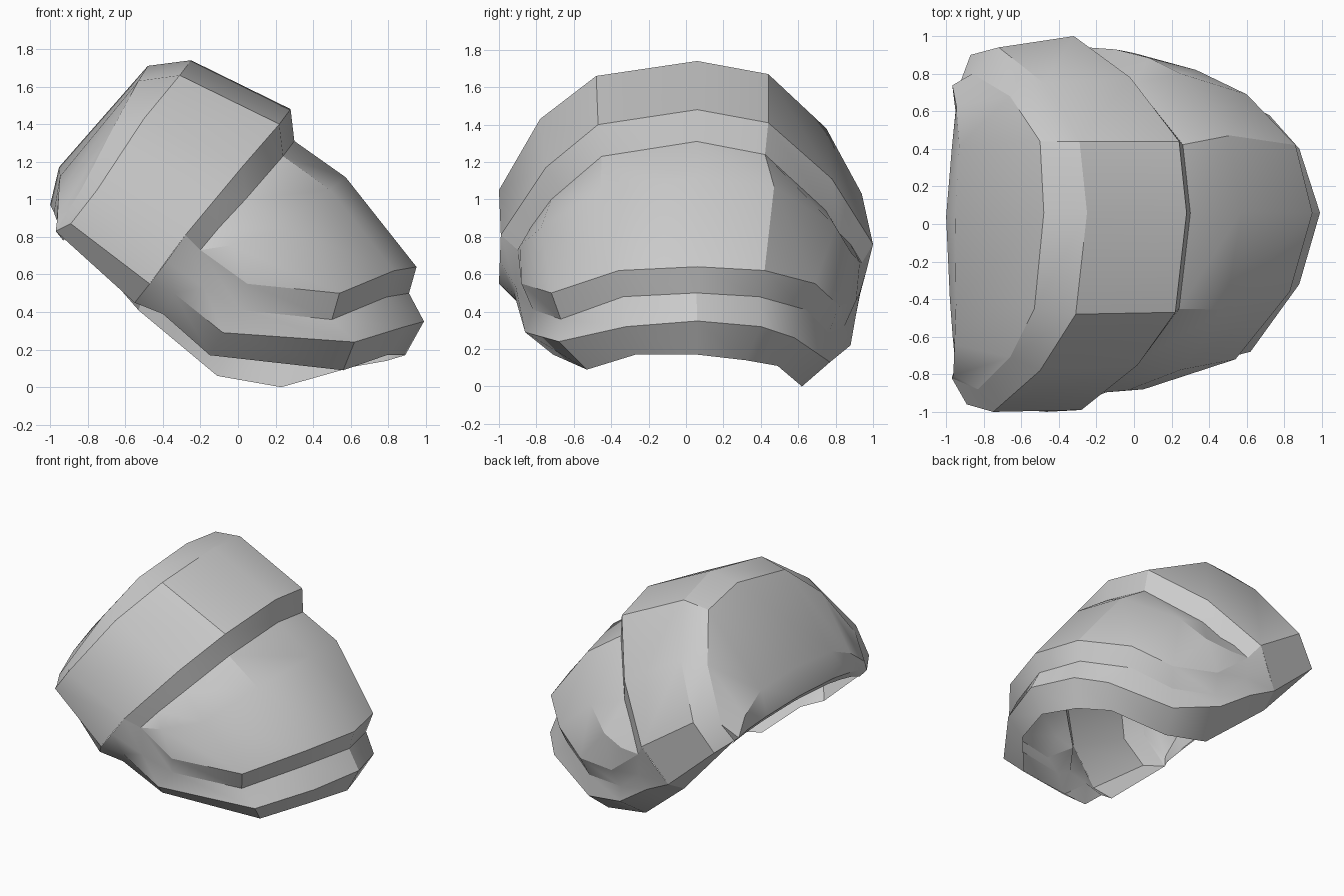
import bpy, bmesh, math
from mathutils import Vector as V

if "Cube" in bpy.data.objects:
    bpy.data.objects.remove(bpy.data.objects["Cube"])

steel = bpy.data.materials.new("plain grey")
steel.diffuse_color = (0.6, 0.6, 0.6, 1)
steel.use_nodes = True
steel.node_tree.nodes["Principled BSDF"].inputs["Base Color"].default_value = steel.diffuse_color


def path(*pts):
    return [V(p) for p in pts]


def loft(name, rings, extra=()):
    """Skin a row of arches (each running front to back), plus loose quads."""
    bm = bmesh.new()
    quads = [(a[i], b[i], b[i + 1], a[i + 1])
             for a, b in zip(rings, rings[1:]) for i in range(len(a) - 1)]
    for q in quads + list(extra):
        bm.faces.new([bm.verts.new(p) for p in q])
    bmesh.ops.remove_doubles(bm, verts=bm.verts, dist=0.002)
    me = bpy.data.meshes.new(name)
    bm.to_mesh(me)
    bm.free()
    me.materials.append(steel)
    ob = bpy.data.objects.new(name, me)
    bpy.context.collection.objects.link(ob)
    bpy.ops.object.select_all(action='DESELECT')
    ob.select_set(True)
    bpy.context.view_layer.objects.active = ob
    bpy.ops.object.shade_smooth_by_angle(angle=math.radians(30))


# Arches of the raised band: outer edge, crest, back crest
edge = path((-.47, -1, .55), (-.28, -.99, .81), (.02, -.75, 1.17), (.22, -.47, 1.40),
            (.28, .06, 1.48), (.24, .44, 1.41), (-.02, .78, 1.11), (-.32, 1, .76),
            (-.5, .93, .49))
crest = path((-.89, -.96, .87), (-.75, -1, 1.05), (-.5, -.78, 1.43), (-.31, -.48, 1.66),
             (-.25, .06, 1.74), (-.29, .44, 1.67), (-.48, .75, 1.38), (-.72, .94, 1.03),
             (-.87, .9, .82))
back = path((-.97, -.82, .83), (-.83, -.88, 1.06), (-.66, -.71, 1.39), (-.53, -.45, 1.63),
            (-.48, .06, 1.71), (-.50, .44, 1.65), (-.66, .68, 1.36), (-.86, .80, 1.0),
            (-.93, .74, .87))

# Flared rim along the bottom: outer line and tucked-in lower line
rim_top = path((-.47, -1, .55), (-.34, -.92, .5), (-.08, -.86, .29), (.62, -.68, .24),
               (.88, -.32, .32), (.99, .06, .35), (.88, .4, .32), (.72, .58, .26),
               (.29, .77, .13), (-.05, .88, .22), (-.3, .91, .39), (-.5, .93, .49))
rim_low = path((-.55, -.9, .45), (-.4, -.83, .39), (-.15, -.71, .17), (.56, -.53, .09),
               (.79, -.27, .17), (.89, .06, .17), (.79, .32, .14), (.62, .49, .11),
               (.23, .62, 0), (-.11, .65, .06), (-.35, .72, .26), (-.53, .78, .41))

# Band with its tucked-under ends
loft("shoulder_band", [back, crest, edge],
     [(back[0], rim_low[0], edge[0], crest[0]),
      (crest[8], edge[8], rim_low[-1], back[8])])

# Back plate: curved from the back crest down to a shallow lip
foot = path((-.97, -.82, .83), (-.95, -.76, .85), (-.965, -.6, .89), (-.98, -.4, .93),
            (-1, .04, .97), (-.97, .4, .94), (-.95, .6, .91), (-.94, .7, .89),
            (-.93, .74, .87))
middle = []
for i, (f, b) in enumerate(zip(foot, back)):
    w = math.sin(math.pi * i / 8)
    middle.append(b.lerp(f, .62) + V((-.15, 0, -.08)) * w)
lip = [p + V((.04, -.04 * p.y, -.05)) for p in foot]
loft("back_plate", [lip, foot, middle, back])

# Step wall from the band down to the dome
top = [edge[1], edge[1].lerp(edge[2], .5), *edge[2:7],
       edge[6].lerp(edge[7], .35), edge[6].lerp(edge[7], .7), edge[7]]
root = [p + V((.02, -.04 * p.y, -.17)) for p in top]
root[0], root[-1] = V((-.2, -.9, .73)), V((-.25, .94, .66))
root[1], root[-2] = V((-.1, -.83, .85)), V((-.17, .88, .76))
loft("band_step", [top, root])

# Dome panel
hem = [root[0]] + path((.05, -.88, .55), (.54, -.72, .50), (.83, -.36, .62), (.95, .06, .64),
                       (.86, .42, .62), (.60, .69, .55), (.33, .82, .43),
                       (0, .91, .46)) + [root[-1]]
bulge = []
for i, (r, h) in enumerate(zip(root, hem)):
    w = math.sin(math.pi * i / 9)
    m = r.lerp(h, .42)
    bulge.append(m + V((0, .12 * m.y, .09)) * w)
loft("dome", [root, bulge, hem])

# Recessed groove under the dome, then the flared rim
hem_full = [edge[1]] + hem + [edge[7]]
groove = [V((p.x - .04, p.y * .93, p.z - .14)) for p in hem_full]
groove[0], groove[1] = V((-.38, -.995, .67)), V((-.18, -.91, .53))
groove[-2], groove[-1] = V((-.25, .93, .50)), V((-.41, .965, .62))
loft("groove_and_rim", [hem_full, groove, rim_top, rim_low])
